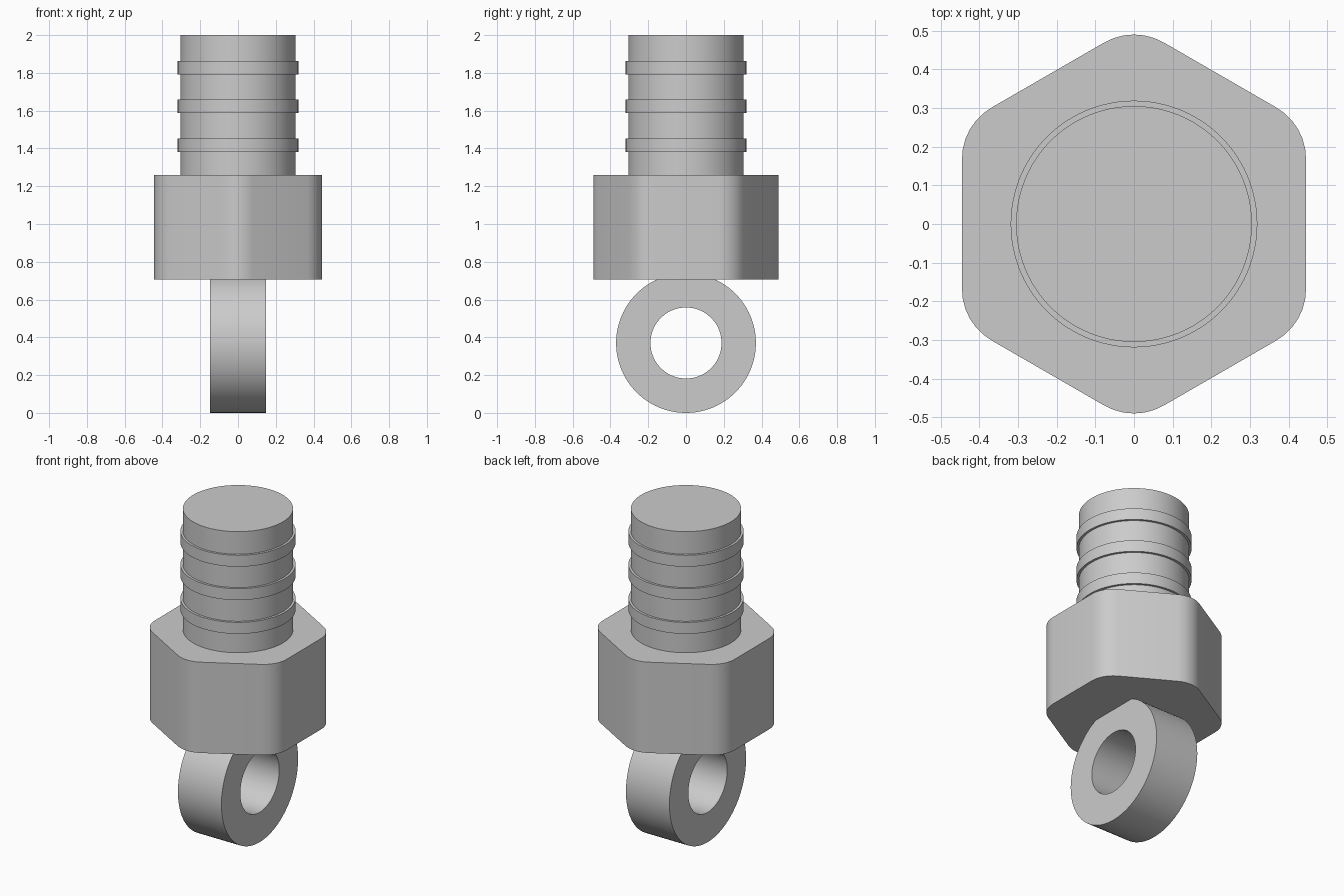
import bpy
import bmesh
from math import cos, sin, tan, pi, radians

cube = bpy.data.objects.get("Cube")
if cube:
    bpy.data.objects.remove(cube, do_unlink=True)

# One plain grey for every part
grey = bpy.data.materials.new("light_grey")
grey.use_nodes = True
colour = (0.6, 0.6, 0.6, 1)
grey.diffuse_color = colour
grey.node_tree.nodes["Principled BSDF"].inputs["Base Color"].default_value = colour


def finish(name, bm):
    """Turn a bmesh into a smooth shaded object with sharp edges kept."""
    bmesh.ops.recalc_face_normals(bm, faces=bm.faces)
    mesh = bpy.data.meshes.new(name)
    bm.to_mesh(mesh)
    bm.free()
    mesh.materials.append(grey)
    obj = bpy.data.objects.new(name, mesh)
    bpy.context.collection.objects.link(obj)
    bpy.ops.object.select_all(action='DESELECT')
    obj.select_set(True)
    bpy.context.view_layer.objects.active = obj
    bpy.ops.object.shade_smooth_by_angle(angle=radians(30))
    return obj


def prism(name, outline, bottom, top):
    """Extrude a flat outline upward into a solid."""
    bm = bmesh.new()
    face = bm.faces.new([bm.verts.new((x, y, bottom)) for x, y in outline])
    result = bmesh.ops.extrude_face_region(bm, geom=[face])
    verts = [v for v in result["geom"] if isinstance(v, bmesh.types.BMVert)]
    bmesh.ops.translate(bm, verts=verts, vec=(0, 0, top - bottom))
    return finish(name, bm)


def lathe_ring(name, profile, point, steps=96):
    """Sweep a closed (radius, offset) profile around a full turn."""
    bm = bmesh.new()
    rows = [[bm.verts.new(point(r, h, 2 * pi * i / steps)) for r, h in profile]
            for i in range(steps)]
    n = len(profile)
    for i in range(steps):
        a, b = rows[i], rows[(i + 1) % steps]
        for j in range(n):
            k = (j + 1) % n
            bm.faces.new((a[j], a[k], b[k], b[j]))
    return finish(name, bm)


def circle(radius, steps=96):
    return [(radius * cos(2 * pi * i / steps), radius * sin(2 * pi * i / steps))
            for i in range(steps)]


def rounded_hexagon(apothem, round_radius, steps=6):
    """Hexagon with a corner on the y axis and rounded corners."""
    reach = (apothem - round_radius) / cos(pi / 6)
    points = []
    for corner in range(6):
        mid = pi / 6 + corner * pi / 3
        for s in range(steps + 1):
            a = mid + (s / steps - 0.5) * pi / 3
            points.append((reach * cos(mid) + round_radius * cos(a),
                           reach * sin(mid) + round_radius * sin(a)))
    return points


# Hexagonal body
prism("hex_body", rounded_hexagon(0.445, 0.154), 0.705, 1.26)

# Shank
shank_radius = 0.305
prism("shank", circle(shank_radius), 1.26, 2.0)

# Raised bands on the shank
band_radius, band_height = 0.319, 0.07
for i, z in enumerate((1.382, 1.588, 1.792)):
    inner = shank_radius - 0.01
    profile = [(inner, z), (band_radius, z),
               (band_radius, z + band_height), (inner, z + band_height)]
    lathe_ring(f"shank_band_{i + 1}", profile,
               lambda r, h, a: (r * cos(a), r * sin(a), h))

# Eye ring below the body, its hole running along x
outer, hole, half = 0.37, 0.188, 0.147
lathe_ring("eye_ring",
           [(hole, -half), (outer, -half), (outer, half), (hole, half)],
           lambda r, h, a: (h, r * cos(a), outer + r * sin(a)))
